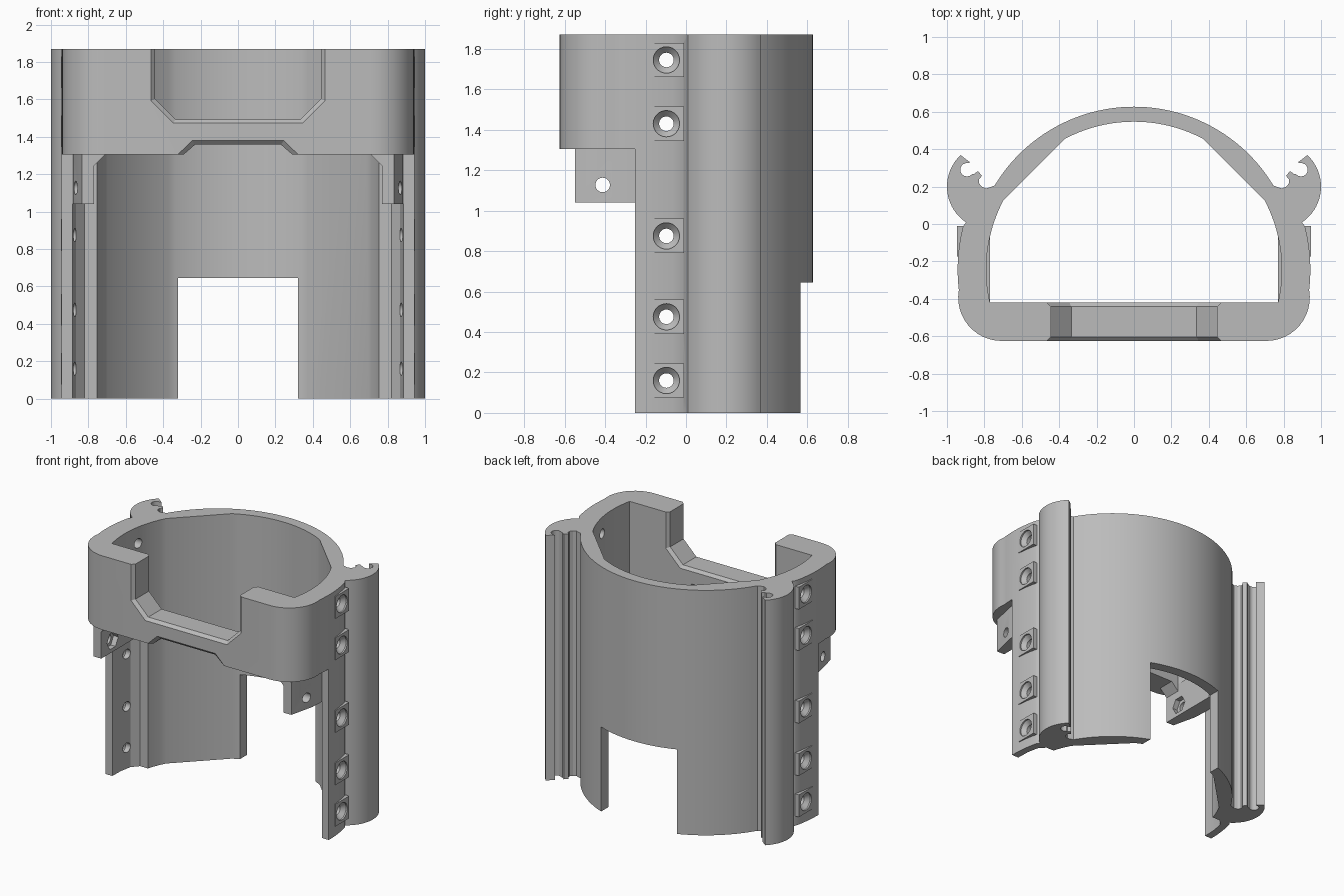
import bpy, bmesh, math

if "Cube" in bpy.data.objects:
    bpy.data.objects.remove(bpy.data.objects["Cube"], do_unlink=True)

GREY = (0.5, 0.5, 0.5, 1)
mat = bpy.data.materials.new("light_grey")
mat.use_nodes = True
mat.diffuse_color = GREY
mat.node_tree.nodes["Principled BSDF"].inputs["Base Color"].default_value = GREY

HEIGHT, SKIRT, CY, FRONT = 1.87, 1.305, -0.243, -0.625
SIDES = (1, -1)


def arc(cx, cy, r, a0, a1, n):
    steps = [math.radians(a0 + (a1 - a0) * i / n) for i in range(n + 1)]
    return [(cx + r * math.cos(a), cy + r * math.sin(a)) for a in steps]


def mirrored(half):
    """Close a half outline that runs from the back centre to the front."""
    return half + [(-x, y) for x, y in reversed(half) if abs(x) > 1e-5]


def lift(pts, z):
    return [(x, y, z) for x, y in pts]


def plan(pts, z0, z1):
    return [lift(pts, z0), lift(pts, z1)]


def facing(pts, y):
    return [(x, y, z) for x, z in pts]


def box(x0, x1, y0, y1, z0, z1):
    return plan([(x0, y0), (x1, y0), (x1, y1), (x0, y1)], z0, z1)


def bore(sections, y, z, n=28):
    """Rings along x from (x, radius) pairs."""
    return [[(x, y + b, z + c) for b, c in arc(0, 0, r, 0, 360 - 360 / n, n - 1)]
            for x, r in sections]


def flip(rings, s):
    return [[(s * x, y, z) for x, y, z in ring] for ring in rings]


def solid(name, *lofts):
    bm = bmesh.new()
    for rings in lofts:
        vs = [[bm.verts.new(p) for p in ring] for ring in rings]
        n = len(vs[0])
        bm.faces.new(vs[0])
        bm.faces.new(vs[-1])
        for a, b in zip(vs, vs[1:]):
            for i in range(n):
                j = (i + 1) % n
                bm.faces.new((a[i], a[j], b[j], b[i]))
    bmesh.ops.recalc_face_normals(bm, faces=bm.faces)
    me = bpy.data.meshes.new(name)
    bm.to_mesh(me)
    bm.free()
    me.materials.append(mat)
    ob = bpy.data.objects.new(name, me)
    bpy.context.collection.objects.link(ob)
    return ob


def activate(ob):
    bpy.ops.object.select_all(action='DESELECT')
    ob.select_set(True)
    bpy.context.view_layer.objects.active = ob


def combine(ob, op, *lofts):
    helper = solid("helper", *lofts)
    mod = ob.modifiers.new(op, 'BOOLEAN')
    mod.operation, mod.solver, mod.object = op, 'EXACT', helper
    activate(ob)
    bpy.ops.object.modifier_apply(modifier=mod.name)
    bpy.data.objects.remove(helper, do_unlink=True)


# Shell outline: back arc, hooked rail, side wall, rounded front corner
rail_hook = [(0.79, 0.19), (0.815, 0.2), (0.83, 0.22), (0.828, 0.24),
             (0.813, 0.257), (0.834, 0.283), (0.856, 0.267)]
half = arc(0, CY, 0.87, 90, 31, 28) + rail_hook
half += arc(0.893, 0.29, 0.036, 220, 460, 10)
half += [(0.877, 0.33)]
half += arc(0.77, 0.2, 0.23, 47, -56, 18)
half += arc(0, CY, 0.943, 14, -5, 6)
half += arc(0.708, -0.393, 0.232, 10, -90, 12)
frame = solid("frame", plan(mirrored(half), 0, HEIGHT))

# Flat screw pads on both sides
screw_heights = (0.16, 0.475, 0.875, 1.43, 1.745)
combine(frame, 'UNION', *[flip(box(0.86, 0.946, -0.175, -0.01, z - 0.085, z + 0.085), s)
                          for z in screw_heights for s in SIDES])

# Inner opening with flat facets at the rear corners
inner = arc(0, CY, 0.79, 90, 62, 10) + arc(0, CY, 0.79, 28, -13, 14)
combine(frame, 'DIFFERENCE', plan(mirrored(inner), -0.1, HEIGHT + 0.1))

# Open lower front, rear window
combine(frame, 'DIFFERENCE', box(-1.2, 1.2, -1, -0.252, -0.1, SKIRT))
combine(frame, 'DIFFERENCE', box(-0.32, 0.32, 0.2, 1, -0.1, 0.645))

# Thinned lower side walls
recess = [(0.7, -0.4), (0.888, -0.4), (0.885, -0.25), (0.882, -0.15),
          (0.865, -0.06), (0.82, -0.01), (0.7, -0.01)]
combine(frame, 'DIFFERENCE', *[flip(plan(recess, -0.1, SKIRT), s) for s in SIDES])


# Chamfered notches above and below the front band
def notch(outer, inner_pts):
    stations = [(-0.8, outer), (FRONT, outer), (FRONT + 0.022, inner_pts),
                (-0.442, inner_pts), (-0.42, outer), (-0.36, outer)]
    return [facing(pts, y) for y, pts in stations]


def trapezoid(wide, narrow, z_edge, z_mid, z_flat):
    right = [(wide, z_edge), (wide, z_mid), (narrow, z_flat)]
    return right + [(-x, z) for x, z in reversed(right)]


combine(frame, 'DIFFERENCE',
        notch(trapezoid(0.465, 0.345, 2, 1.593, 1.473),
              trapezoid(0.443, 0.335, 2, 1.602, 1.494)))
combine(frame, 'DIFFERENCE',
        notch(trapezoid(0.325, 0.245, 1.2, SKIRT - 0.003, 1.38),
              trapezoid(0.3, 0.23, 1.2, SKIRT - 0.008, 1.358)))

# Countersunk screw holes
screw = [(0.6, 0.036), (0.905, 0.036), (0.935, 0.065), (1.1, 0.065)]
combine(frame, 'DIFFERENCE', *[flip(bore(screw, -0.097, z), s)
                               for z in screw_heights for s in SIDES])

# Hanging tabs with a through hole, nut pocket and gusset
tab_plan = [(0.77, -0.55), (0.835, -0.55), (0.88, -0.36), (0.886, -0.25),
            (0.882, -0.15), (0.868, -0.07), (0.77, -0.07)]
gusset = [(0.78, SKIRT), (0.71, SKIRT), (0.77, 1.245), (0.78, 1.245)]
parts = [frame]
for s, side in zip(SIDES, ("left", "right")):
    tab = solid(side + "_tab", flip(plan(tab_plan, 1.04, SKIRT), s))
    combine(tab, 'UNION', flip([facing(gusset, -0.55), facing(gusset, -0.42)], s))
    combine(tab, 'DIFFERENCE', flip(bore([(0.6, 0.036), (1, 0.036)], -0.412, 1.127), s))
    combine(tab, 'DIFFERENCE', flip(bore([(0.6, 0.068), (0.81, 0.068)], -0.412, 1.127, 6), s))
    parts.append(tab)

for ob in parts:
    activate(ob)
    bpy.ops.object.shade_smooth_by_angle(angle=math.radians(25))
